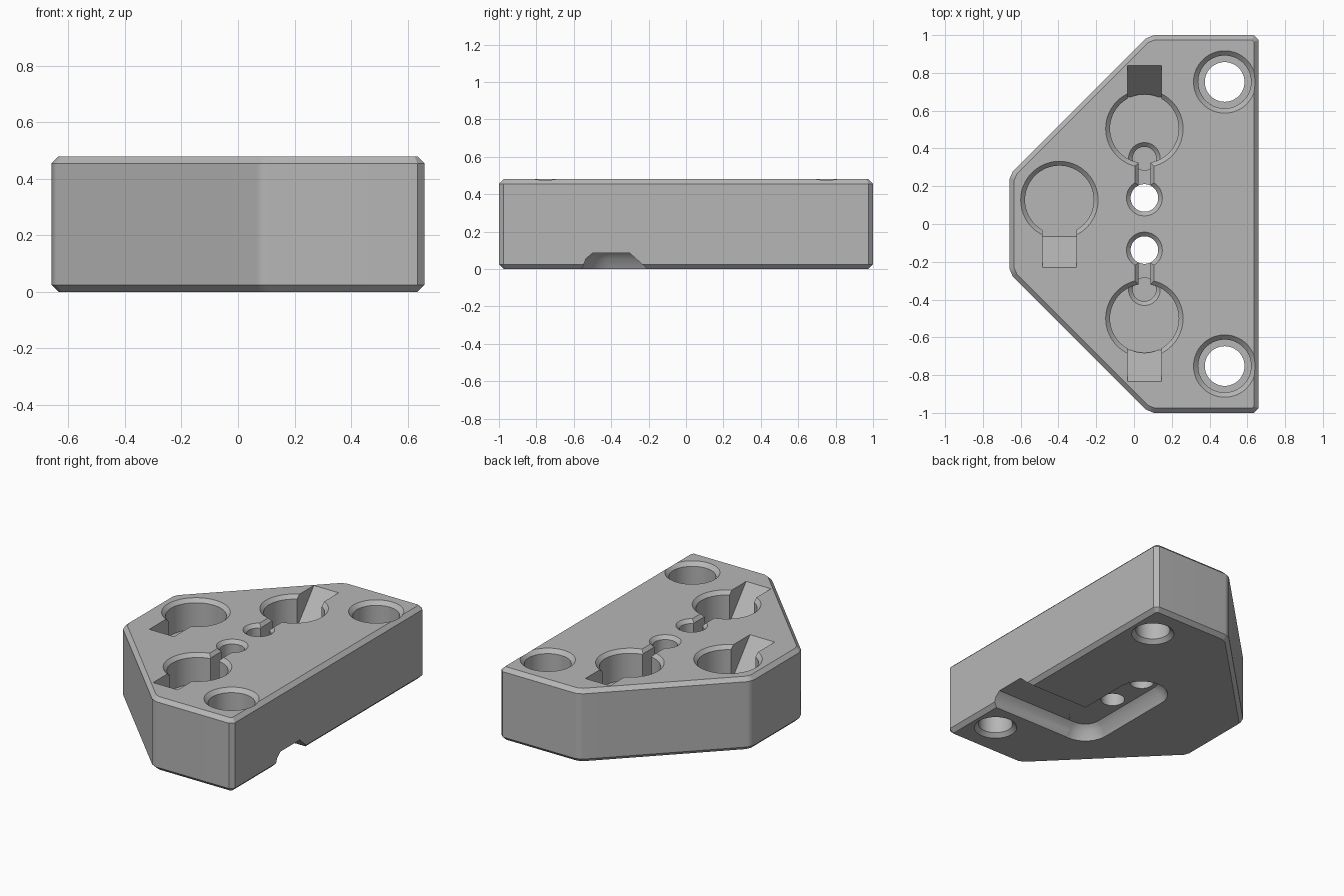
import bpy, bmesh
from math import cos, sin, pi

if "Cube" in bpy.data.objects:
    bpy.data.objects.remove(bpy.data.objects["Cube"], do_unlink=True)

H = 0.48        # block height
FLOOR = 0.28    # pocket floor
CX = 0.055      # centre line of the holes

grey = bpy.data.materials.new("light_grey")
grey.use_nodes = True
color = (0.47, 0.47, 0.47, 1)
grey.diffuse_color = color
grey.node_tree.nodes["Principled BSDF"].inputs["Base Color"].default_value = color


def make_object(name, bm):
    bmesh.ops.recalc_face_normals(bm, faces=bm.faces)
    mesh = bpy.data.meshes.new(name)
    bm.to_mesh(mesh)
    bm.free()
    obj = bpy.data.objects.new(name, mesh)
    obj.data.materials.append(grey)
    bpy.context.collection.objects.link(obj)
    return obj


def prism(points, vector):
    """Extrude a flat 3D polygon along a vector."""
    bm = bmesh.new()
    face = bm.faces.new([bm.verts.new(p) for p in points])
    new = bmesh.ops.extrude_face_region(bm, geom=[face])["geom"]
    bmesh.ops.translate(bm, vec=vector,
                        verts=[g for g in new if isinstance(g, bmesh.types.BMVert)])
    return bm


def lathe(x, y, profile, n=64):
    """Turn a (radius, height) profile around a vertical axis."""
    bm = bmesh.new()
    rings = [[bm.verts.new((x + r * cos(2 * pi * i / n), y + r * sin(2 * pi * i / n), z))
              for i in range(n)] for r, z in profile]
    for a, b in zip(rings, rings[1:]):
        for i in range(n):
            j = (i + 1) % n
            bm.faces.new((a[i], a[j], b[j], b[i]))
    bm.faces.new(rings[0])
    bm.faces.new(rings[-1])
    return bm


# Block: half-hexagon plate with softened corners and chamfered rims
half = [(0.66, 1), (0.08, 1), (-0.66, 0.26)]
outline = half + [(x, -y) for x, y in reversed(half)]
bm = prism([(x, y, 0) for x, y in outline], (0, 0, H))
upright = [e for e in bm.edges if abs(e.verts[0].co.z - e.verts[1].co.z) > 0.1]
bmesh.ops.bevel(bm, geom=upright, offset=0.025, segments=1, affect='EDGES')
rims = [e for e in bm.edges if abs(e.verts[0].co.z - e.verts[1].co.z) < 0.01]
bmesh.ops.bevel(bm, geom=rims, offset=0.025, segments=1, affect='EDGES')
block = make_object("mounting_block", bm)

cutters = []


def pocket(x, y, side, ramp_start, ramp_end):
    """Round chamfered pocket with a sloped pry ramp on one side."""
    cutters.append(lathe(x, y, [(0.182, FLOOR), (0.182, H - 0.023), (0.225, H + 0.02)]))
    run = (ramp_end - ramp_start) * 0.1
    shape = [(0.1, FLOOR + 0.0005), (ramp_start, FLOOR + 0.0005),
             (ramp_end + run, H + 0.02), (0.1, H + 0.02)]
    cutters.append(prism([(x - 0.09, y + side * d, z) for d, z in shape], (0.18, 0, 0)))


# Three pockets
pocket(CX, 0.505, 1, 0.167, 0.335)
pocket(CX, -0.5, -1, 0.167, 0.333)
pocket(-0.395, 0.127, -1, 0.192, 0.357)

for side in (1, -1):
    # Counterbored screw holes
    cutters.append(lathe(0.48, side * 0.752, [
        (0.16, -0.03), (0.105, 0.025), (0.105, 0.28),
        (0.14, 0.28), (0.14, H - 0.025), (0.185, H + 0.02)]))
    # Small through holes
    cutters.append(lathe(CX, side * 0.138, [
        (0.073, -0.03), (0.073, H - 0.022), (0.115, H + 0.02)], 48))
    # Recess in the pocket floor
    cutters.append(lathe(CX, side * 0.347, [
        (0.062, 0.22), (0.062, FLOOR - 0.022), (0.085, FLOOR + 0.001)], 48))
    # Wire groove between hole and pocket
    groove = [(-0.032, 0.25), (0.032, 0.25), (0.032, H - 0.02),
              (0.07, H + 0.02), (-0.07, H + 0.02), (-0.032, H - 0.02)]
    cutters.append(prism([(CX + x, side * 0.138, z) for x, z in groove],
                         (0, side * 0.21, 0)))

# Underside cable channel: rounded leg along y, then the exit leg to the side
bm = bmesh.new()
for r, z in [(0.165, -0.01), (0.15, 0.015), (0.135, 0.055), (0.1, 0.085)]:
    for y, start in ((0.138, 0), (-0.4, pi)):
        for i in range(25):
            a = start + pi * i / 24
            bm.verts.new((CX + r * cos(a), y + r * sin(a), z))
bmesh.ops.convex_hull(bm, input=bm.verts)
bmesh.ops.dissolve_limit(bm, angle_limit=0.01, verts=bm.verts, edges=bm.edges)
cutters.append(bm)
exit_shape = [(-0.565, -0.01), (-0.55, 0.015), (-0.535, 0.055), (-0.5, 0.0845),
              (-0.3, 0.0845), (-0.195, -0.01)]
cutters.append(prism([(CX, y, z) for y, z in exit_shape], (0.7, 0, 0)))

# Cut everything out of the block
bpy.context.view_layer.objects.active = block
block.select_set(True)
for bm in cutters:
    cutter = make_object("cutter", bm)
    cutter.hide_render = True
    mod = block.modifiers.new("cut", 'BOOLEAN')
    mod.operation = 'DIFFERENCE'
    mod.solver = 'EXACT'
    mod.object = cutter
    bpy.ops.object.modifier_apply(modifier=mod.name)
    bpy.data.objects.remove(cutter, do_unlink=True)

# One material slot, smooth curves with crisp edges
block.data.materials.clear()
block.data.materials.append(grey)
for p in block.data.polygons:
    p.material_index = 0
bpy.ops.object.shade_smooth_by_angle(angle=0.52)
weighted = block.modifiers.new("flat_faces", 'WEIGHTED_NORMAL')
weighted.keep_sharp = True
